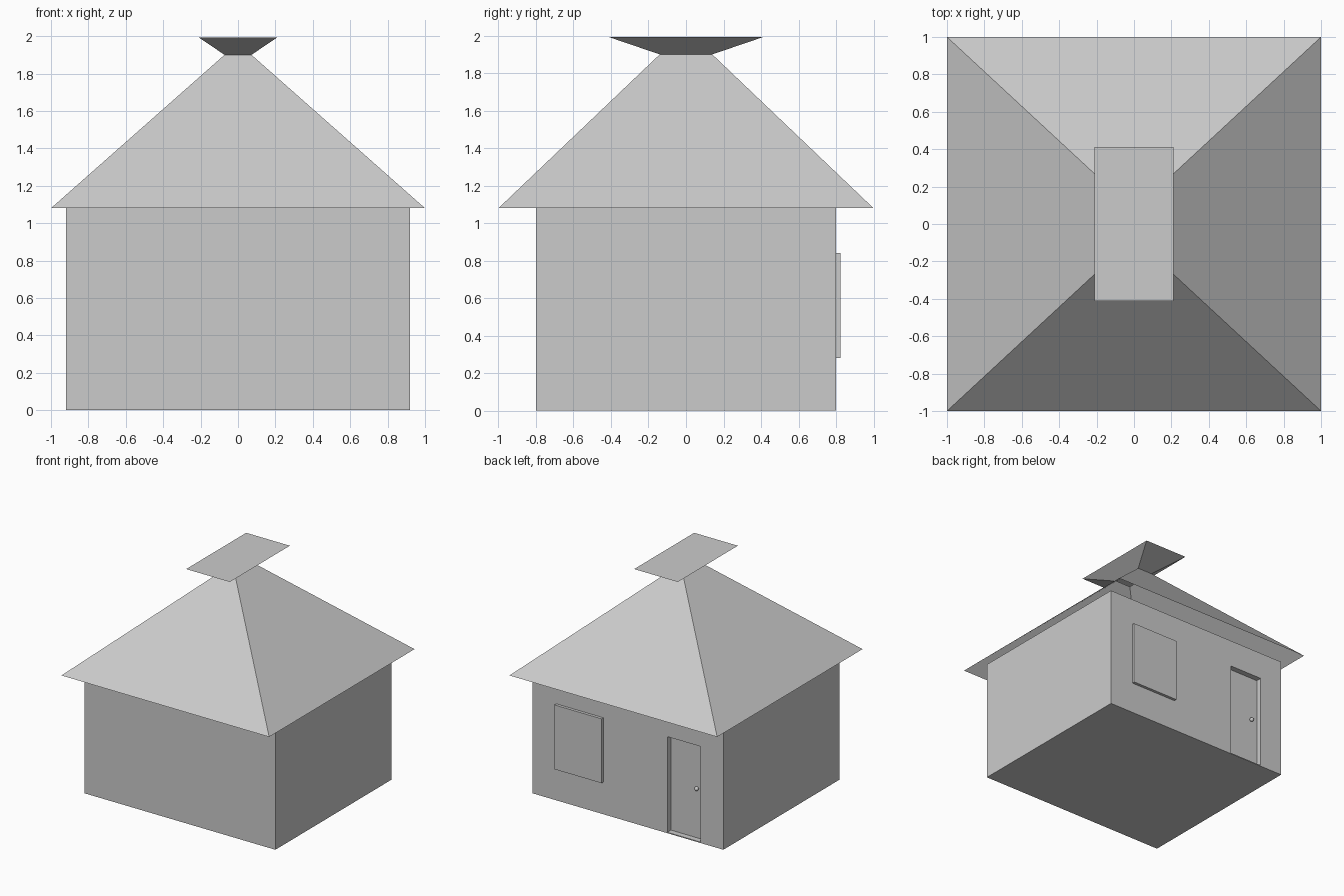
import bpy, bmesh

if "Cube" in bpy.data.objects:
    bpy.data.objects.remove(bpy.data.objects["Cube"])


def box(name, x0, x1, y0, y1, z0, z1):
    bpy.ops.mesh.primitive_cube_add(
        size=1, location=((x0 + x1) / 2, (y0 + y1) / 2, (z0 + z1) / 2))
    ob = bpy.context.object
    ob.name = name
    ob.scale = (x1 - x0, y1 - y0, z1 - z0)
    bpy.ops.object.transform_apply(location=False, rotation=False, scale=True)
    return ob


# House body with a shallow door recess in the back wall
walls = box("walls", -0.92, 0.92, -0.8, 0.8, 0, 1.08)
cutter = box("door_cutter", -0.70, -0.38, 0.75, 0.9, 0.008, 0.84)
mod = walls.modifiers.new("door_recess", 'BOOLEAN')
mod.object = cutter
mod.operation = 'DIFFERENCE'
mod.solver = 'EXACT'
bpy.context.view_layer.objects.active = walls
bpy.ops.object.modifier_apply(modifier=mod.name)
bpy.data.objects.remove(cutter)

# Raised window panel on the back wall
box("window", 0.235, 0.69, 0.79, 0.825, 0.28, 0.84)

# Door knob
bpy.ops.mesh.primitive_uv_sphere_add(
    segments=16, ring_count=8, radius=0.018, location=(-0.635, 0.762, 0.44))
bpy.context.object.name = "door_knob"
bpy.ops.object.shade_smooth()

# Hollow hip roof, open underneath, narrowing to a neck and flaring to a flat cap
bm = bmesh.new()
rings = []
for hx, hy, z in ((1, 1, 1.08), (0.072, 0.14, 1.9), (0.21, 0.413, 1.993)):
    rings.append([bm.verts.new((sx * hx, sy * hy, z))
                  for sx, sy in ((-1, -1), (1, -1), (1, 1), (-1, 1))])
for low, high in zip(rings, rings[1:]):
    for i in range(4):
        j = (i + 1) % 4
        bm.faces.new((low[i], low[j], high[j], high[i]))
bm.faces.new(rings[-1])
mesh = bpy.data.meshes.new("roof")
bm.to_mesh(mesh)
bm.free()
bpy.context.collection.objects.link(bpy.data.objects.new("roof", mesh))
